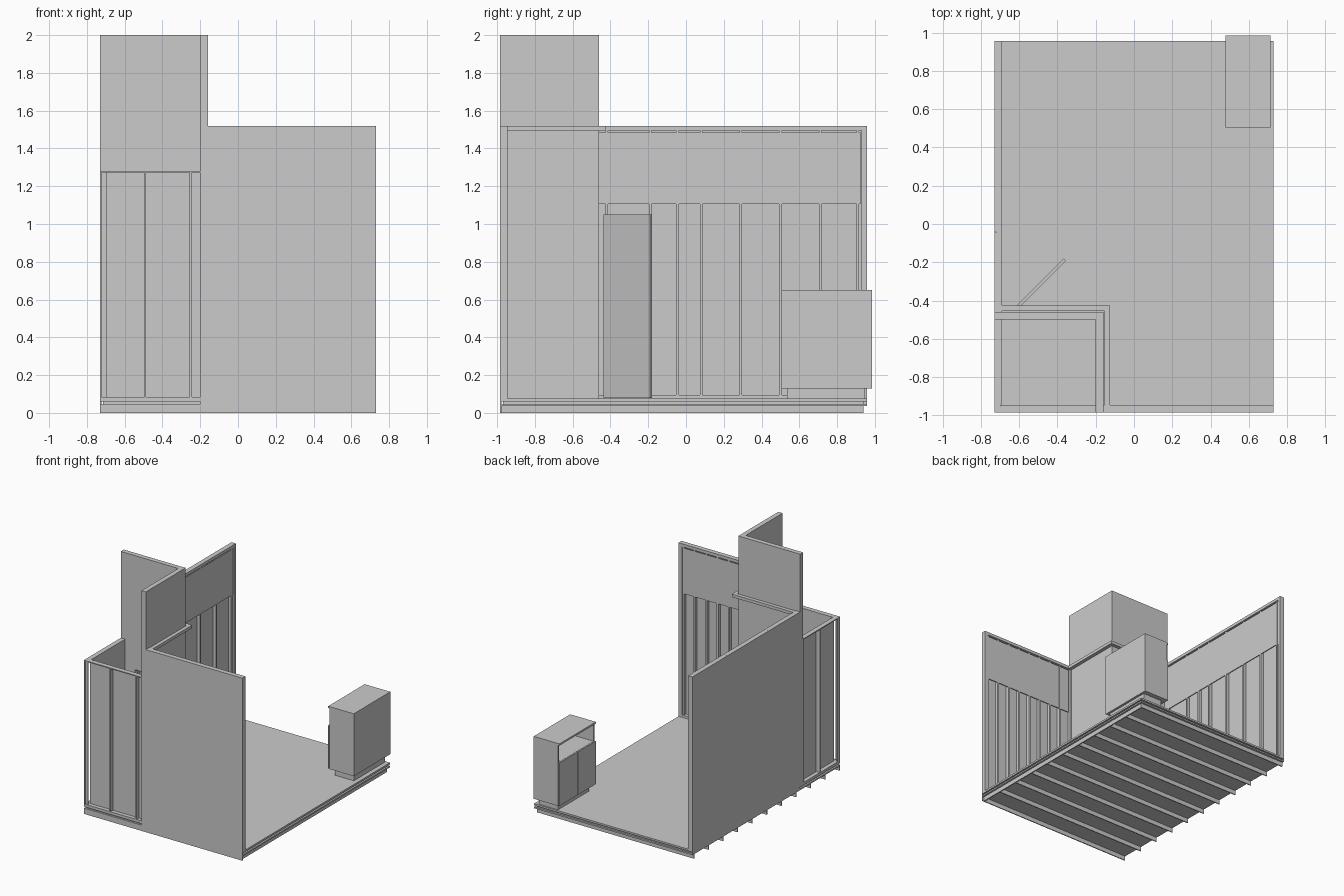
import bpy, bmesh, math
from mathutils import Matrix, Vector


def boxes(name, items):
    """One object made from boxes given as (x0, x1, y0, y1, z0, z1)."""
    bm = bmesh.new()
    for x0, x1, y0, y1, z0, z1 in items:
        m = (Matrix.Translation(((x0 + x1) / 2, (y0 + y1) / 2, (z0 + z1) / 2))
             @ Matrix.Diagonal((x1 - x0, y1 - y0, z1 - z0, 1)))
        bmesh.ops.create_cube(bm, size=1, matrix=m)
    me = bpy.data.meshes.new(name)
    bm.to_mesh(me)
    bm.free()
    ob = bpy.data.objects.new(name, me)
    bpy.context.collection.objects.link(ob)
    return ob


L, R, F, B = -0.73, 0.73, -0.985, 0.957     # plan limits
FL, WT, LOW = 0.075, 1.52, 1.28             # floor, wall top, low wall top

# floor deck with a shadow groove, over a tray
boxes("floor_deck", [(L, R, F, B, 0.06, FL)])
boxes("floor_core", [(L + .015, R - .015, F + .015, B - .015, 0.048, 0.06)])
boxes("floor_tray", [(L, R, F, B, 0.036, 0.048)])

# joists under the floor
n = 11
boxes("joists", [(L, 0.715, y, y + 0.008, 0, 0.036)
                 for y in [F + (0.932 - F) * i / (n - 1) for i in range(n)]])
boxes("rim_joist", [(0.707, 0.715, F, 0.94, 0, 0.036)])

# left wall: outer sheets, frame, posts, upper fascia
boxes("left_wall_sheet", [(L, L + .008, -0.46, -0.045, 0.036, WT),
                          (L, L + .008, -0.041, B, 0.036, WT)])
boxes("left_wall_frame", [(L + .008, -0.69, -0.46, B, 1.495, WT),
                          (L + .008, -0.69, -0.46, B, FL, FL + .02),
                          (L + .008, -0.69, 0.93, B, FL + .02, 1.495)])
posts = [-0.42, -0.19, -0.045, 0.08, 0.29, 0.50, 0.71, 0.91]
boxes("left_wall_posts", [(L + .008, -0.695, y - w, y + w, FL + .02, 1.495)
                          for y in posts for w in (0.007,)])
boxes("left_fascia", [(-0.702, -0.696, -0.46, 0.925, 1.105, 1.485)])

# front wall, same build
boxes("front_wall_sheet", [(-0.20, R, F, F + .008, 0.0, WT)])
boxes("front_wall_frame", [(-0.16, R, F + .008, -0.945, 1.495, WT),
                           (-0.16, R, F + .008, -0.945, FL, FL + .02),
                           (0.70, R, F + .008, -0.945, FL + .02, 1.495)])
boxes("front_wall_posts", [(x - .007, x + .007, F + .008, -0.95, FL + .02, 1.495)
                           for x in (-0.15, -0.04, 0.06, 0.165, 0.27, 0.375, 0.48, 0.59, 0.69)])
boxes("front_fascia", [(-0.13, 0.697, -0.957, -0.951, 1.105, 1.485)])

# tall L-shaped tower with a doorway in its rear leg
boxes("tower_side_wall", [(-0.20, -0.16, F, -0.46, FL, 2.0)])
boxes("tower_rear_wall", [(L, -0.60, -0.50, -0.46, FL, 2.0),
                          (-0.26, -0.20, -0.50, -0.46, FL, 2.0),
                          (-0.60, -0.26, -0.50, -0.46, 1.05, 2.0)])
# ledge rail round the tower, with a thin slot to the tower
boxes("tower_ledge", [(-0.69, -0.125, -0.455, -0.425, 1.495, WT),
                      (-0.155, -0.125, -0.945, -0.455, 1.495, WT)])

# open door, swung 45 degrees
door = boxes("door", [(0, 0.345, -0.008, 0.008, 0.08, 1.05)])
door.location = (-0.605, -0.43, 0)
door.rotation_euler = (0, 0, math.radians(45))

# low storage walls: inner sheet and thin outer frames
boxes("low_front_sheet", [(L + .034, -0.20, -0.952, -0.945, FL, LOW)])
boxes("low_front_frame",
      [(x, x + w, F, -0.952, FL, LOW) for x, w in
       ((L, .008), (-0.494, .008), (-0.258, .014), (-0.188, .008))]
      + [(L, -0.18, F, -0.952, z, z + .008) for z in (FL, LOW - .008)])
boxes("low_left_sheet", [(-0.697, -0.69, -0.945, -0.50, FL, LOW)])
boxes("low_left_frame",
      [(L, -0.697, y, y + w, FL, LOW) for y, w in
       ((F + .008, .006), (-0.73, .012), (-0.508, .008))]
      + [(L, -0.697, F, -0.50, z, z + .008) for z in (FL, LOW - .008)])

# cabinet: plinth, carcass with a niche on the inner side, two doors
x0, x1, y0, y1 = 0.477, 0.713, 0.505, 0.985
boxes("cabinet_plinth", [(x0 + .04, x1 - .02, y0 + .03, y1 - .04, FL, 0.13)])
boxes("cabinet_carcass", [(x0, x1, y0, y1, 0.635, 0.65),
                          (x0 + .012, x1, y0, y1, 0.13, 0.145),
                          (x0 + .012, x1 - .012, y0 + .012, y1 - .012, 0.475, 0.49),
                          (x1 - .012, x1, y0, y1, 0.145, 0.635),
                          (x0 + .012, x1 - .012, y0, y0 + .012, 0.145, 0.635),
                          (x0 + .012, x1 - .012, y1 - .012, y1, 0.145, 0.635)])
ym = (y0 + y1) / 2
boxes("cabinet_doors", [(x0, x0 + .01, y0, ym - .003, 0.132, 0.49),
                        (x0, x0 + .01, ym + .003, y1, 0.132, 0.49)])
